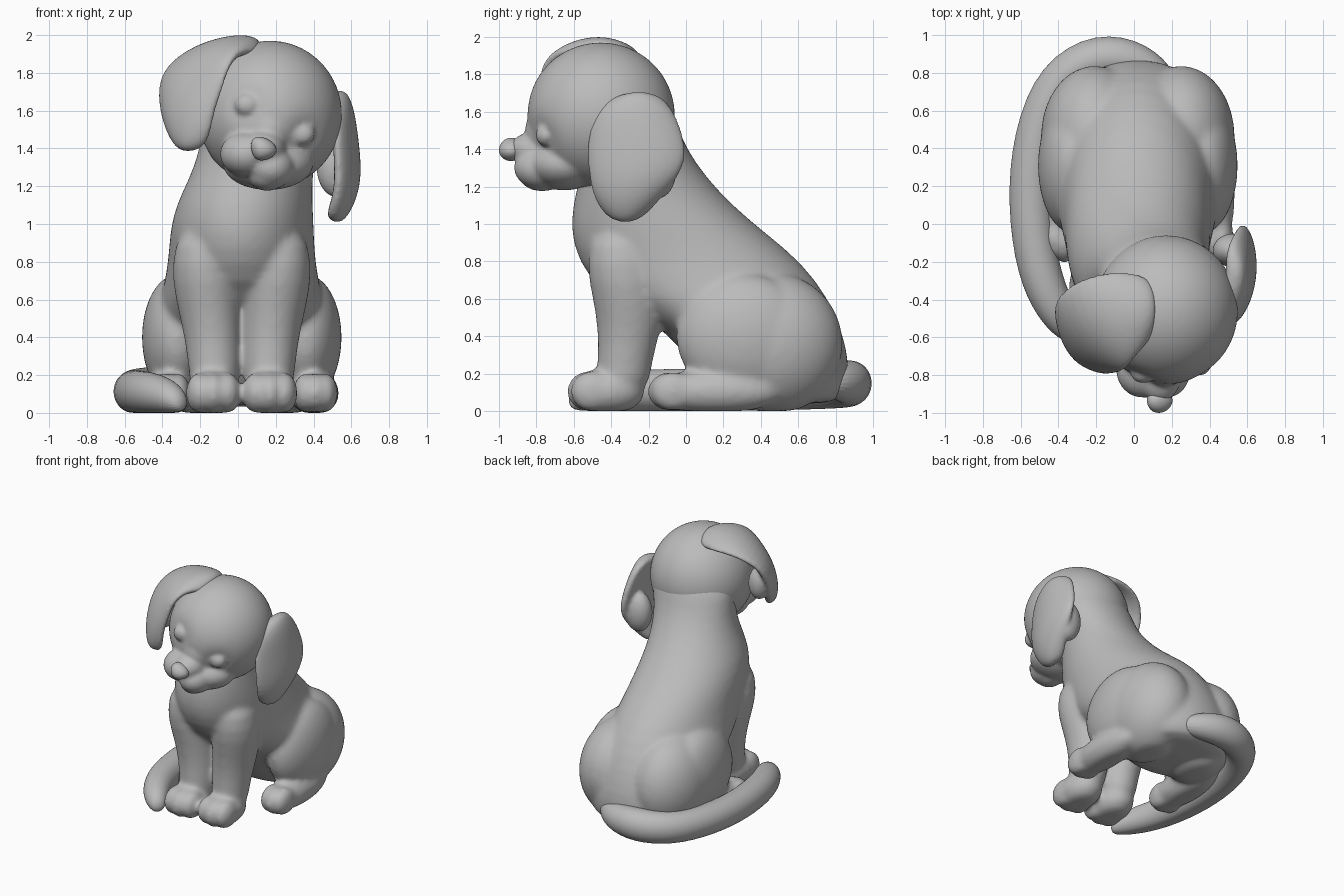
import bpy, bmesh, math
from mathutils import Vector, Matrix

cube = bpy.data.objects.get("Cube")
if cube:
    bpy.data.objects.remove(cube, do_unlink=True)

grey = bpy.data.materials.new("soft_grey")
grey.use_nodes = True
COLOUR = (0.5, 0.5, 0.5, 1)
grey.diffuse_color = COLOUR
grey.node_tree.nodes["Principled BSDF"].inputs["Base Color"].default_value = COLOUR


def ball(bm, centre, radii, seg=32):
    """Ellipsoid; returns its vertices."""
    m = Matrix.Translation(centre) @ Matrix.Diagonal((*radii, 1))
    return bmesh.ops.create_uvsphere(bm, u_segments=seg, v_segments=seg * 3 // 4,
                                     radius=1, matrix=m)["verts"]


def loft(bm, sections, n=20, curl=0):
    """Skin elliptical sections given as (centre, half axis a, half axis b)."""
    rings = []
    for c, a, b in sections:
        ring = []
        for i in range(n):
            t = math.tau * i / n
            p = c + a * math.cos(t) + b * (math.sin(t) - curl * math.cos(t) ** 2)
            ring.append(bm.verts.new(p))
        rings.append(ring)
    for r, s in zip(rings, rings[1:]):
        for i in range(n):
            j = (i + 1) % n
            bm.faces.new((r[i], r[j], s[j], s[i]))
    bm.faces.new(rings[0])
    bm.faces.new(rings[-1])


def tangents(points):
    last = len(points) - 1
    return [(points[min(i + 1, last)] - points[max(i - 1, 0)]).normalized()
            for i in range(len(points))]


def finish(name, bm, subdivide=0, voxel=0, smooth=0):
    bmesh.ops.recalc_face_normals(bm, faces=bm.faces[:])
    for v in bm.verts:
        v.co.z = max(v.co.z, 0.0)
    for f in bm.faces:
        f.smooth = True
    mesh = bpy.data.meshes.new(name)
    bm.to_mesh(mesh)
    bm.free()
    mesh.materials.append(grey)
    ob = bpy.data.objects.new(name, mesh)
    bpy.context.scene.collection.objects.link(ob)
    if subdivide:
        mod = ob.modifiers.new("Round", "SUBSURF")
        mod.levels = mod.render_levels = subdivide
    if voxel:
        mod = ob.modifiers.new("Fuse", "REMESH")
        mod.mode = "VOXEL"
        mod.voxel_size = voxel
        mod.use_smooth_shade = True
    if smooth:
        mod = ob.modifiers.new("Relax", "SMOOTH")
        mod.factor = 0.5
        mod.iterations = smooth
    return ob


# Torso: horizontal slices as (height, front, back, half width)
bm = bmesh.new()
slices = [(0.03, 0.25, 0.8, 0.34), (0.1, 0.12, 0.86, 0.42), (0.25, 0.02, 0.88, 0.485),
          (0.42, -0.08, 0.84, 0.485), (0.6, -0.44, 0.77, 0.43), (0.8, -0.58, 0.62, 0.39),
          (0.95, -0.62, 0.43, 0.385), (1.1, -0.61, 0.25, 0.365), (1.25, -0.57, 0.11, 0.325),
          (1.4, -0.54, 0.005, 0.31), (1.55, -0.56, -0.055, 0.335), (1.7, -0.6, -0.09, 0.32)]
loft(bm, [(Vector((0.02 + 0.25 * max(0, z - 1.05), (f + b) / 2, z)),
           Vector((w, 0, 0)), Vector((0, (b - f) / 2, 0)))
          for z, f, b, w in slices], n=28)

# Legs, paws and haunches on both sides
leg = [(1.0, 0.2, -0.36, 0.13, 0.14), (0.78, 0.2, -0.34, 0.18, 0.2),
       (0.6, 0.178, -0.31, 0.175, 0.19), (0.45, 0.16, -0.3, 0.156, 0.175),
       (0.28, 0.145, -0.325, 0.14, 0.145), (0.06, 0.145, -0.35, 0.13, 0.15)]
for s in (-1, 1):
    def at(x, y, z):
        return Vector((0.02 + s * x, y, z))
    loft(bm, [(at(x, y, z), Vector((a, 0, 0)), Vector((0, b, 0)))
              for z, x, y, a, b in leg])
    ball(bm, at(0.15, -0.42, 0.105), (0.145, 0.2, 0.125))
    for k in (-1, 0, 1):
        ball(bm, at(0.15 + 0.075 * k, -0.52 + 0.02 * abs(k), 0.105), (0.072, 0.12, 0.11), 20)
        ball(bm, at(0.39 + 0.055 * k, -0.09 + 0.02 * abs(k), 0.105), (0.064, 0.12, 0.105), 20)
    ball(bm, at(0.34, 0.31, 0.4), (0.19, 0.365, 0.335))
    ball(bm, at(0.23, 0.46, 0.36), (0.285, 0.38, 0.38))
    ball(bm, at(0.385, 0.16, 0.105), (0.13, 0.36, 0.12))
finish("body", bm, subdivide=1, voxel=0.017, smooth=14)

# Tail curling round the right side
bm = bmesh.new()
path = [(0.2, 0.74, 0.15, 0.06), (0.04, 0.86, 0.15, 0.11), (-0.18, 0.9, 0.15, 0.13),
        (-0.41, 0.78, 0.13, 0.12), (-0.53, 0.46, 0.12, 0.118), (-0.555, 0.1, 0.11, 0.118),
        (-0.51, -0.25, 0.11, 0.115), (-0.42, -0.45, 0.1, 0.105),
        (-0.34, -0.56, 0.08, 0.08), (-0.29, -0.61, 0.05, 0.04)]
points = [Vector(p[:3]) for p in path]
up = Vector((0, 0, 1))
loft(bm, [(c, t.cross(up).normalized() * p[3], up * p[3])
          for c, t, p in zip(points, tangents(points), path)])
finish("tail", bm, subdivide=2)

# Head: skull with hollowed eye sockets, closed eyes and muzzle
bm = bmesh.new()
eyes = [Vector((0.05, -0.79, 1.63)), Vector((0.34, -0.75, 1.475))]
middle = Vector((0.17, -0.455, 1.58))
for v in ball(bm, middle, (0.38, 0.395, 0.39), 64):
    for e in eyes:
        v.co += (middle - v.co) * 0.08 * math.exp(-((v.co - e).length / 0.09) ** 2)
for e in eyes:
    ball(bm, e, (0.068, 0.054, 0.06))
for centre, radii in [((0.045, -0.77, 1.37), (0.14, 0.15, 0.12)),      # right lip
                      ((0.175, -0.77, 1.3), (0.125, 0.15, 0.115)),     # left lip
                      ((0.155, -0.77, 1.255), (0.1, 0.12, 0.08)),      # chin
                      ((0.135, -0.78, 1.4), (0.12, 0.165, 0.1)),       # bridge
                      ((0.17, -0.72, 1.5), (0.13, 0.14, 0.15)),        # brow
                      ((0.16, -0.65, 1.32), (0.24, 0.2, 0.14))]:       # jaw
    ball(bm, centre, radii)
finish("head", bm, voxel=0.013, smooth=9)

# Nose
bm = bmesh.new()
nose = ball(bm, (0, 0, 0), (0.08, 0.065, 0.06))
for v in nose:
    v.co.x *= 0.85 + 4 * v.co.z
bmesh.ops.transform(bm, verts=nose, matrix=Matrix.Translation((0.13, -0.935, 1.395))
                    @ Matrix.Rotation(math.radians(28), 4, "Y"))
finish("nose", bm)


# Floppy ears: sections as (centre, direction across, half width), plus a fold behind
def ear(name, sections, thickness, curl, fold, fold_radii):
    centres = [Vector(c) for c, d, w in sections]
    skins = []
    for c, t, (_, d, w) in zip(centres, tangents(centres), sections):
        across = Vector(d).normalized()
        out = t.cross(across).normalized() * thickness * min(1, 0.35 + w * 4)
        skins.append((c, across * w, out))
    shape = bmesh.new()
    loft(shape, skins, curl=curl)
    ball(shape, fold, fold_radii)
    finish(name, shape, subdivide=2, voxel=0.013, smooth=5)


ear("right_ear", [((0.13, -0.44, 1.935), (0, -1, 0), 0.14),
                  ((0.0, -0.46, 1.955), (0.1, -1, 0.05), 0.22),
                  ((-0.16, -0.53, 1.915), (0.35, -0.9, -0.1), 0.28),
                  ((-0.27, -0.6, 1.78), (0.6, -0.75, -0.15), 0.27),
                  ((-0.3, -0.65, 1.61), (0.6, -0.7, -0.1), 0.22),
                  ((-0.285, -0.68, 1.47), (0.6, -0.65, -0.05), 0.16),
                  ((-0.27, -0.69, 1.38), (0.6, -0.6, 0), 0.07)],
    0.058, 0.6, (-0.3, -0.51, 1.61), (0.08, 0.08, 0.13))
ear("left_ear", [((0.52, -0.25, 1.71), (0, 1, 0), 0.1),
                 ((0.555, -0.28, 1.62), (0.04, 1, 0), 0.22),
                 ((0.58, -0.26, 1.42), (0.1, 1, -0.1), 0.28),
                 ((0.595, -0.28, 1.23), (0.12, 1, 0.1), 0.25),
                 ((0.55, -0.31, 1.09), (0.1, 1, 0.1), 0.16),
                 ((0.5, -0.32, 1.01), (0, 1, 0), 0.08)],
    0.062, 0.5, (0.525, -0.14, 1.3), (0.11, 0.09, 0.16))
